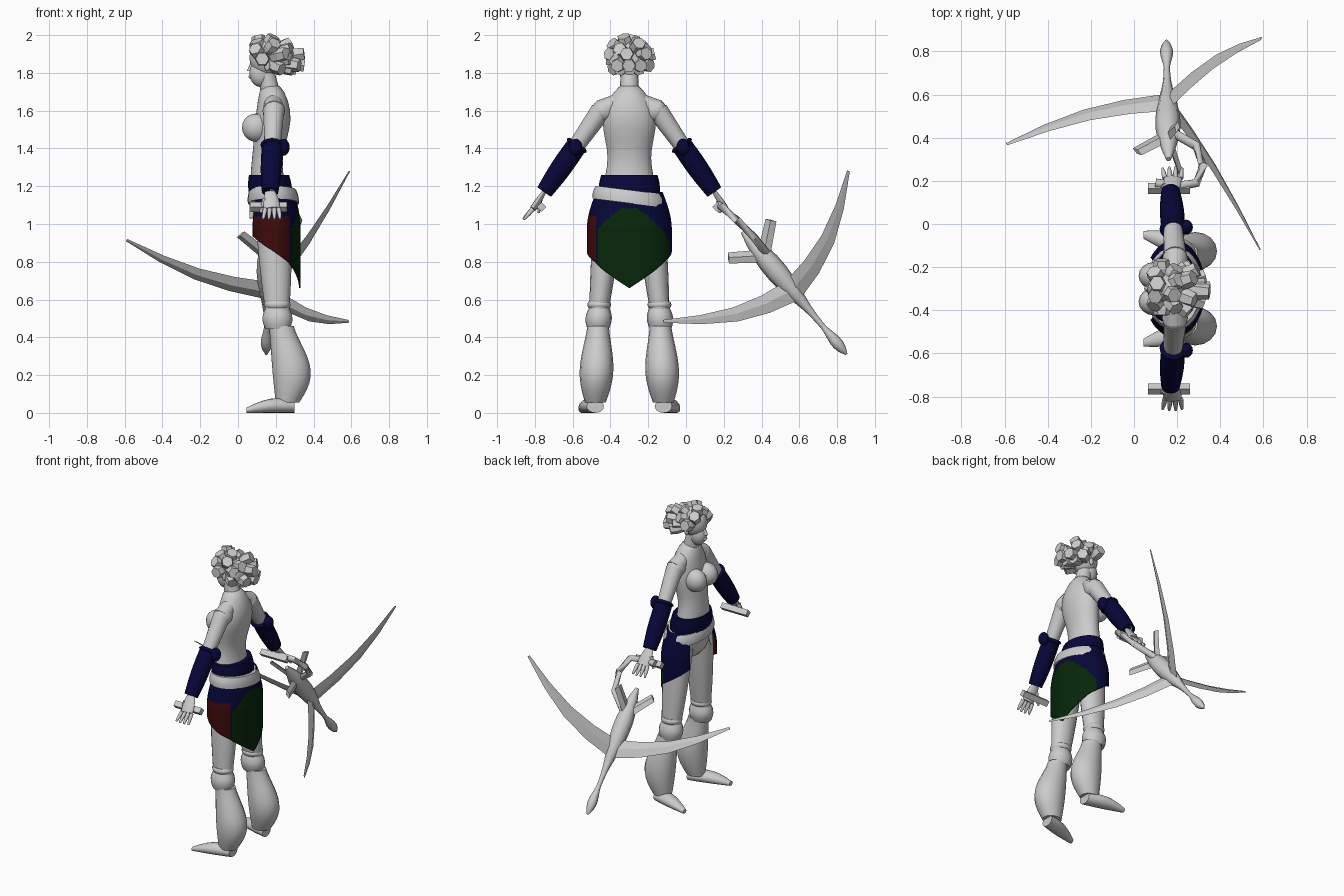
import bpy, bmesh, math
from mathutils import Vector

if "Cube" in bpy.data.objects:
    bpy.data.objects.remove(bpy.data.objects["Cube"], do_unlink=True)

X, Y, Z = Vector((1, 0, 0)), Vector((0, 1, 0)), Vector((0, 0, 1))
MIDDLE = -0.3  # y of the figure's plane of symmetry


def material(name, *rgb):
    mat = bpy.data.materials.new(name)
    mat.use_nodes = True
    mat.diffuse_color = (*rgb, 1)
    shader = mat.node_tree.nodes["Principled BSDF"]
    shader.inputs["Base Color"].default_value = (*rgb, 1)
    return mat


grey = material("pale grey", 0.6, 0.6, 0.6)
navy = material("navy cloth", 0.002, 0.002, 0.04)
green = material("green cloth", 0.002, 0.02, 0.003)
red = material("red cloth", 0.05, 0.003, 0.003)


def finish(bm, name, materials, smooth_angle):
    bmesh.ops.recalc_face_normals(bm, faces=bm.faces[:])
    mesh = bpy.data.meshes.new(name)
    bm.to_mesh(mesh)
    bm.free()
    part = bpy.data.objects.new(name, mesh)
    bpy.context.collection.objects.link(part)
    for mat in materials:
        mesh.materials.append(mat)
    if smooth_angle:
        bpy.ops.object.select_all(action='DESELECT')
        part.select_set(True)
        bpy.context.view_layer.objects.active = part
        bpy.ops.object.shade_smooth_by_angle(angle=math.radians(smooth_angle))
    return part


def swell(start, end, first, last, bulge=0, flat=1, bow=Vector(), skew=1, count=6):
    """Stations from start to end: tapering radius, swollen and bowed in between."""
    stations = []
    for i in range(count + 1):
        t = i / count
        arch = math.sin(math.pi * t ** skew)
        radius = first + (last - first) * t + bulge * arch
        stations.append((start.lerp(end, t) + bow * arch, radius, radius * flat))
    return stations


def loft(name, stations, mat=grey, sides=16, axis=None, ref=X, smooth_angle=50):
    """Skin elliptical rings; a station is centre, radius along ref, radius across."""
    bm, rings = bmesh.new(), []
    last = len(stations) - 1
    for i, (centre, along, across) in enumerate(stations):
        ahead = axis or stations[min(i + 1, last)][0] - stations[max(i - 1, 0)][0]
        ahead = ahead.normalized()
        guide = ref if abs(ahead.dot(ref)) < 0.95 else Y
        u = (guide - ahead * guide.dot(ahead)).normalized()
        v = ahead.cross(u)
        turns = [math.tau * k / sides for k in range(sides)]
        rings.append([bm.verts.new(centre + u * along * math.cos(a) + v * across * math.sin(a))
                      for a in turns])
    for lower, upper in zip(rings, rings[1:]):
        for k in range(sides):
            n = (k + 1) % sides
            bm.faces.new((lower[k], lower[n], upper[n], upper[k]))
    bm.faces.new(rings[0])
    bm.faces.new(rings[-1])
    return finish(bm, name, [mat], smooth_angle)


def ball(name, centre, size, mat=grey):
    bm = bmesh.new()
    bmesh.ops.create_uvsphere(bm, u_segments=16, v_segments=10, radius=1)
    for vert in bm.verts:
        vert.co = centre + Vector(a * b for a, b in zip(vert.co, size))
    return finish(bm, name, [mat], 60)


def centred(x, z):
    return Vector((x, MIDDLE, z))


# Torso: half widths at even heights from the hips to the neck
widths = (0.1, 0.175, 0.15, 0.13, 0.11, 0.13, 0.15, 0.12, 0.045)
torso = []
for i, width in enumerate(widths):
    z = 0.95 + i / 10
    sway = 0.02 * math.cos(10 * (z - 1.6))
    torso.append((centred(0.17 + sway, z), 0.03 + 0.45 * width, width))
body = loft("torso", torso, sides=24, axis=Z, smooth_angle=80)
body.modifiers.new("Rounding", 'SUBSURF').levels = 1

# Head
ball("skull", centred(0.15, 1.88), (0.09, 0.075, 0.1))
ball("jaw", centred(0.12, 1.8), (0.06, 0.05, 0.075))
loft("neck", swell(centred(0.18, 1.66), centred(0.15, 1.8), 0.055, 0.045), axis=Z)
loft("nose", swell(centred(0.075, 1.86), centred(0.06, 1.81), 0.005, 0.014), sides=8, axis=Z)
ball("lips", centred(0.066, 1.78), (0.01, 0.02, 0.01))

# Chunky hair locks swept back from the forehead
core = centred(0.13, 1.87)
for row in range(-20, 90, 28):
    spread = min(140, 75 + 1.3 * row)
    count = round(8 * math.cos(math.radians(row)))
    for i in range(count):
        wobble = 6 if i % 2 else -6
        azimuth = math.radians(spread * (2 * i / (count - 1) - 1) + wobble)
        height = math.radians(row + wobble)
        dx, dy = math.cos(azimuth) * math.cos(height), math.sin(azimuth) * math.cos(height)
        reach = 0.215 if dx > 0 else 0.08
        tip = Vector((dx * reach, dy * 0.13, math.sin(height) * 0.125))
        loft("hair_lock", swell(core + tip / 4, core + tip * (1 + wobble / 100),
                                0.02, 0.035, 0.012, count=3), sides=6, smooth_angle=0)

# Belt and sash
loft("belt", swell(centred(0.172, 1.165), centred(0.164, 1.26), 0.115, 0.106, 0.004, 1.4),
     navy, sides=24, axis=Z)
loft("sash", swell(centred(0.188, 1.11), centred(0.184, 1.18), 0.136, 0.124, 0.004, 1.45),
     sides=24, axis=Z + Y / 8)
loft("sash_knot", swell(Vector((0.08, -0.36, 1.16)), Vector((0.07, -0.38, 1.03)), 0.02, 0.01),
     sides=8)

# Wrapped skirt, open at the front, with a pointed hem at the back
waist, rows, step, opening = 1.17, 40, 4, 140
bm, columns = bmesh.new(), []
for degrees in range(-opening, opening + 1, step):
    away = abs(degrees)
    hem = 0.66 + 0.14 * min(1, away / 55) + 0.0016 * max(0, away - 55)
    turn, column = math.radians(degrees), []
    for k in range(rows + 1):
        z = waist + (hem - waist) * k / rows
        radius = 0.176 + 0.049 * math.sin(min(1, 5 * (waist - z)) * math.pi / 2)
        offset = Vector((0.64 * math.cos(turn), math.sin(turn), 0)) * radius
        column.append(bm.verts.new(centred(0.187, z) + offset))
    columns.append((degrees, column))
for (degrees, a), (_, b) in zip(columns, columns[1:]):
    for k in range(rows):
        face = bm.faces.new((a[k], b[k], b[k + 1], a[k + 1]))
        z, turn = face.calc_center_median().z, degrees + step / 2
        if -50 < turn < 74 and z < 1.08 - 0.0032 * max(0, abs(turn) - 15):
            face.material_index = 1
        elif turn < -50 and z < 1.04:
            face.material_index = 2
skirt = finish(bm, "skirt", [navy, green, red], 50)
skirt.modifiers.new("Thickness", 'SOLIDIFY').thickness = 0.008

# Paired parts
for sign, side in ((1, "armed"), (-1, "free")):
    def at(x, out, z):
        return Vector((x, MIDDLE + sign * out, z))

    # Arm, bracer and hand
    shoulder, wrist, knuckles = at(0.19, 0.15, 1.6), at(0.17, 0.45, 1.17), at(0.18, 0.51, 1.08)
    elbow = shoulder.lerp(wrist, 0.45)
    ball(f"{side}_breast", at(0.095, 0.06, 1.51), (0.074, 0.064, 0.075))
    ball(f"{side}_ear", at(0.155, 0.073, 1.835), (0.015, 0.01, 0.026))
    ball(f"{side}_shoulder", at(0.19, 0.135, 1.6), (0.06, 0.065, 0.06))
    loft(f"{side}_collar", swell(at(0.185, 0.02, 1.66), shoulder, 0.045, 0.057))
    loft(f"{side}_arm", swell(shoulder, wrist, 0.055, 0.028))
    loft(f"{side}_bracer", swell(elbow, wrist, 0.055, 0.044, 0.006), navy)
    loft(f"{side}_bracer_cuff", swell(elbow.lerp(shoulder, 0.1), elbow, 0.05, 0.052, 0.012), navy)
    ball(f"{side}_elbow_pad", elbow + X * 0.06, (0.032, 0.035, 0.045), navy)
    loft(f"{side}_palm", swell(wrist, knuckles, 0.028, 0.042, 0.006, 0.4))
    for i in range(4):
        spread = X * (i - 1.5)
        root = knuckles + spread * 0.024
        tip = at(0.178, 0.565 - 0.005 * abs(i - 1.5), 1.025) + spread * 0.03
        loft(f"{side}_finger", swell(root, tip, 0.012, 0.006, 0.002), sides=8)
    loft(f"{side}_thumb", swell(wrist.lerp(knuckles, 0.4) - X * 0.03, at(0.12, 0.48, 1.06),
                                0.015, 0.007), sides=8)
    loft(f"{side}_grip", swell(at(0.065, 0.465, 1.09), at(0.26, 0.465, 1.09), 0.026, 0.026),
         sides=4, smooth_angle=0)

    # Leg, knee bands, belled trouser and foot
    hip, knee, ankle = at(0.188, 0.11, 1.05), at(0.21, 0.165, 0.5), at(0.262, 0.18, 0.055)
    loft(f"{side}_thigh", swell(hip, knee, 0.096, 0.06, 0.006, 0.8), axis=Z)
    band = knee.lerp(hip, 0.1)
    loft(f"{side}_knee_ring", swell(band, band + Z * 0.035, 0.062, 0.062, 0.008, 0.9), axis=Z)
    loft(f"{side}_knee_cuff", swell(knee - Z * 0.055, band, 0.065, 0.062, 0.016, 0.88), axis=Z)
    loft(f"{side}_trouser", swell(knee + X * 0.02 - Z * 0.04, ankle, 0.065, 0.062, 0.038, 0.88,
                                  X * 0.035, 1.3, 12), axis=Z)
    loft(f"{side}_foot", swell(at(0.3, 0.18, 0.035), at(0.045, 0.25, 0.014), 0.035, 0.014,
                               0.013, 1.3, Z * 0.013), axis=-X, ref=Z)

# Weapon spindle along one straight line
front, end = Vector((0.16, 0.3, 0.96)), Vector((0.15, 0.85, 0.31))
spin = (end - front).normalized()


def spine(t):
    return front.lerp(end, t)


loft("weapon_body", swell(front, spine(0.5), 0.012, 0.042, 0.03), sides=8)
loft("weapon_shaft", swell(spine(0.5), spine(0.8), 0.042, 0.014, -0.008), sides=8)
loft("weapon_tail", swell(spine(0.76), end, 0.013, 0.006, 0.022, skew=1.5), sides=8)

# Hooked handle, from the grip round to the spindle
hook = [Vector(p) for p in ((0.1, 0.19, 1.1), (0.2, 0.175, 1.1), (0.29, 0.19, 1.09),
                            (0.32, 0.27, 1.02), (0.29, 0.36, 0.93), (0.17, 0.43, 0.84))]
loft("weapon_handle", [(p, 0.021, 0.021) for p in hook], sides=8, ref=spin)

# Three fins, and three blades swept along the spindle
for tip in ((0.015, 0.335, 0.945), (0.22, 0.225, 0.82), (0.2, 0.45, 1.02)):
    loft("weapon_fin", swell(spine(0.2), Vector(tip), 0.035, 0.03, flat=0.4), sides=4,
         ref=spin, smooth_angle=0)
for tip in ((-0.59, 0.37, 0.915), (0.59, 0.86, 1.28), (0.585, -0.12, 0.485)):
    loft("weapon_blade", swell(spine(0.48), Vector(tip), 0.06, 0.008, 0.006, 0.25, spin * 0.06,
                               count=4), sides=4, ref=spin, smooth_angle=25)
